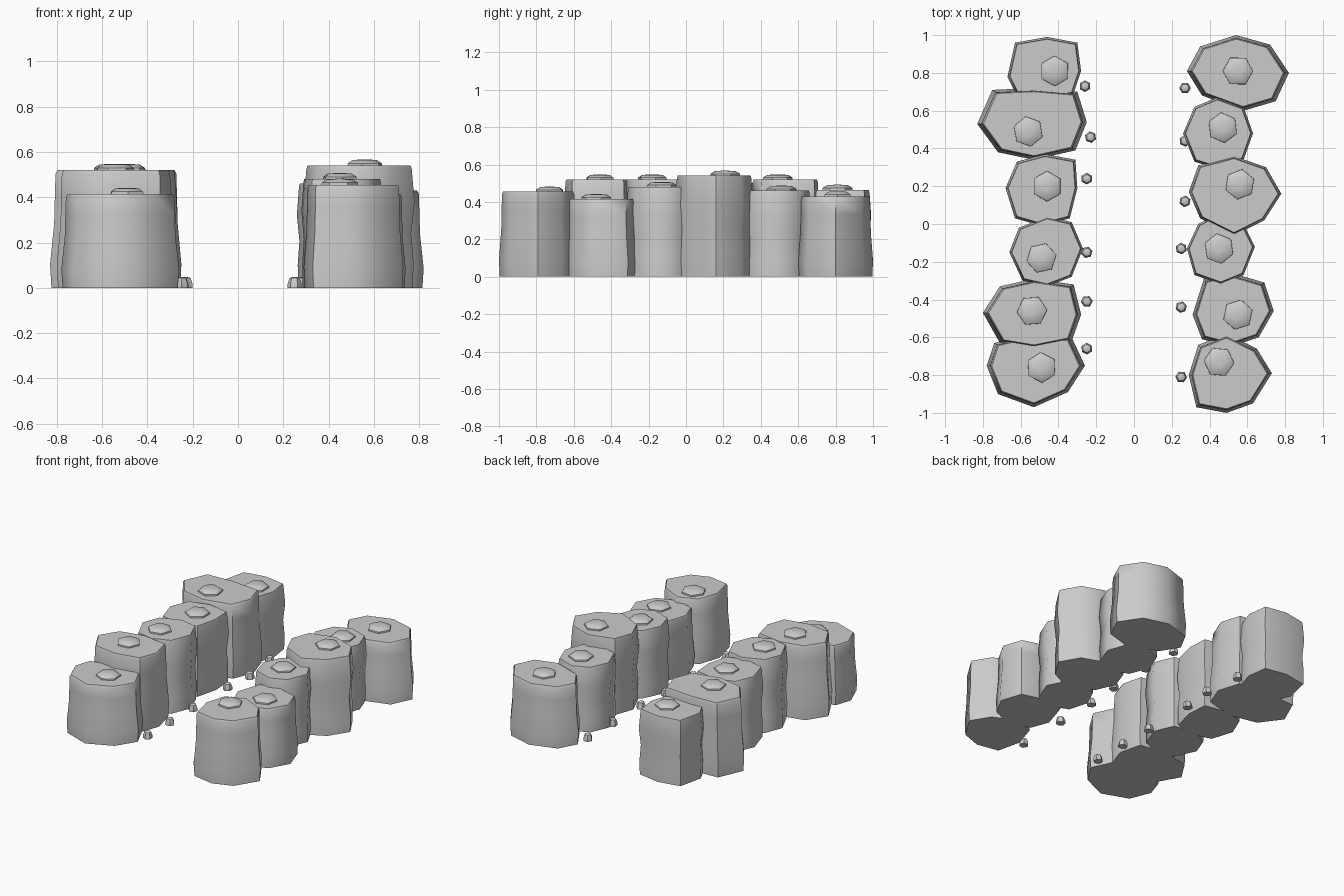
import bpy, bmesh, math
from mathutils import Vector

if "Cube" in bpy.data.objects:
    bpy.data.objects.remove(bpy.data.objects["Cube"])


def loft(name, rings, angle):
    """Closed solid through a stack of rings with equal point counts."""
    bm = bmesh.new()
    loops = [[bm.verts.new(p) for p in r] for r in rings]
    n = len(loops[0])
    for a, b in zip(loops, loops[1:]):
        for i in range(n):
            j = (i + 1) % n
            bm.faces.new((a[i], a[j], b[j], b[i]))
    bm.faces.new(loops[0][::-1])
    bm.faces.new(loops[-1])
    bmesh.ops.recalc_face_normals(bm, faces=bm.faces)
    me = bpy.data.meshes.new(name)
    bm.to_mesh(me)
    bm.free()
    ob = bpy.data.objects.new(name, me)
    bpy.context.collection.objects.link(ob)
    bpy.ops.object.select_all(action='DESELECT')
    bpy.context.view_layer.objects.active = ob
    ob.select_set(True)
    bpy.ops.object.shade_smooth_by_angle(angle=math.radians(angle))
    return ob


def hexagon(x, y, z, r, turn):
    return [(x + r * math.cos(turn + i * math.pi / 3),
             y + r * math.sin(turn + i * math.pi / 3), z) for i in range(6)]


# (height fraction, outline scale) from foot to crown
FLARED = [(0, .98), (.2, 1), (.55, .94), (.78, .93), (.97, .92), (1, .89)]
WAISTED = [(0, .97), (.22, .98), (.45, .94), (.7, 1), (.97, .95), (1, .93)]


def stone(name, outline, h, profile, nub, pebble):
    """Upright stone from an eight-point outline in hundredths, plus stud and pebble."""
    pts = [Vector((outline[i] / 100, outline[i + 1] / 100)) for i in range(0, 16, 2)]
    c = sum(pts, Vector((0, 0))) / 8
    rings = []
    for t, s in profile:
        rings.append([(*(c + (p - c) * s), t * h) for p in pts])
    loft("stone_" + name, rings, 52)
    # low six-sided stud on the crown
    x, y = nub
    turn = 7 * x + 3 * y
    loft("stud_" + name, [hexagon(x, y, h - .02, .083, turn),
                          hexagon(x, y, h + .01, .08, turn),
                          hexagon(x, y, h + .024, .058, turn),
                          hexagon(x, y, h + .027, .02, turn)], 35)
    # pebble at the path edge
    x, y = pebble
    loft("pebble_" + name, [hexagon(x, y, 0, .031, turn),
                            hexagon(x, y, .018, .031, turn),
                            hexagon(x, y, .043, .022, turn),
                            hexagon(x, y, .048, .01, turn)], 35)


# left row, back to front
stone("left_1", (-63, 96, -46, 99, -30, 96, -28, 81, -32, 69, -47, 65, -62, 68, -67, 78),
      .465, WAISTED, (-.42, .81), (-.26, .73))
stone("left_2", (-75, 71, -53, 72, -30, 70, -25, 54, -31, 39, -53, 34, -72, 38, -83, 53),
      .52, FLARED, (-.56, .49), (-.23, .46))
stone("left_3", (-47, 37, -31, 34, -30, 19, -34, 3, -49, -1, -63, 3, -68, 19, -62, 33),
      .50, WAISTED, (-.46, .20), (-.25, .24))
stone("left_4", (-46, 4, -33, 1, -27, -13, -33, -28, -46, -33, -59, -30, -66, -15, -61, -2),
      .52, WAISTED, (-.49, -.18), (-.25, -.15))
stone("left_5", (-53, -29, -32, -32, -28, -48, -33, -62, -53, -66, -71, -63, -80, -47, -71, -33),
      .52, FLARED, (-.54, -.46), (-.25, -.41))
stone("left_6", (-53, -58, -33, -60, -26, -75, -35, -89, -53, -97, -72, -90, -78, -75, -74, -63),
      .415, FLARED, (-.49, -.76), (-.25, -.66))

# right row, back to front
stone("right_1", (54, 100, 72, 95, 82, 80, 75, 65, 58, 60, 36, 68, 28, 81, 35, 94),
      .43, FLARED, (.55, .81), (.27, .72))
stone("right_2", (44, 67, 58, 62, 63, 48, 58, 34, 45, 29, 32, 33, 26, 48, 32, 62),
      .46, WAISTED, (.47, .51), (.27, .44))
stone("right_3", (53, 36, 70, 30, 78, 16, 69, 2, 53, -6, 35, 3, 29, 17, 34, 31),
      .54, WAISTED, (.56, .21), (.27, .12))
stone("right_4", (45, 6, 58, 0, 64, -12, 58, -27, 46, -32, 32, -27, 28, -13, 34, 0),
      .48, WAISTED, (.45, -.13), (.25, -.13))
stone("right_5", (52, -26, 69, -31, 74, -46, 66, -60, 51, -65, 36, -61, 31, -48, 37, -29),
      .415, FLARED, (.55, -.48), (.25, -.44))
stone("right_6", (49, -58, 65, -66, 73, -79, 63, -95, 49, -100, 33, -97, 29, -80, 34, -64),
      .455, FLARED, (.45, -.73), (.25, -.81))
